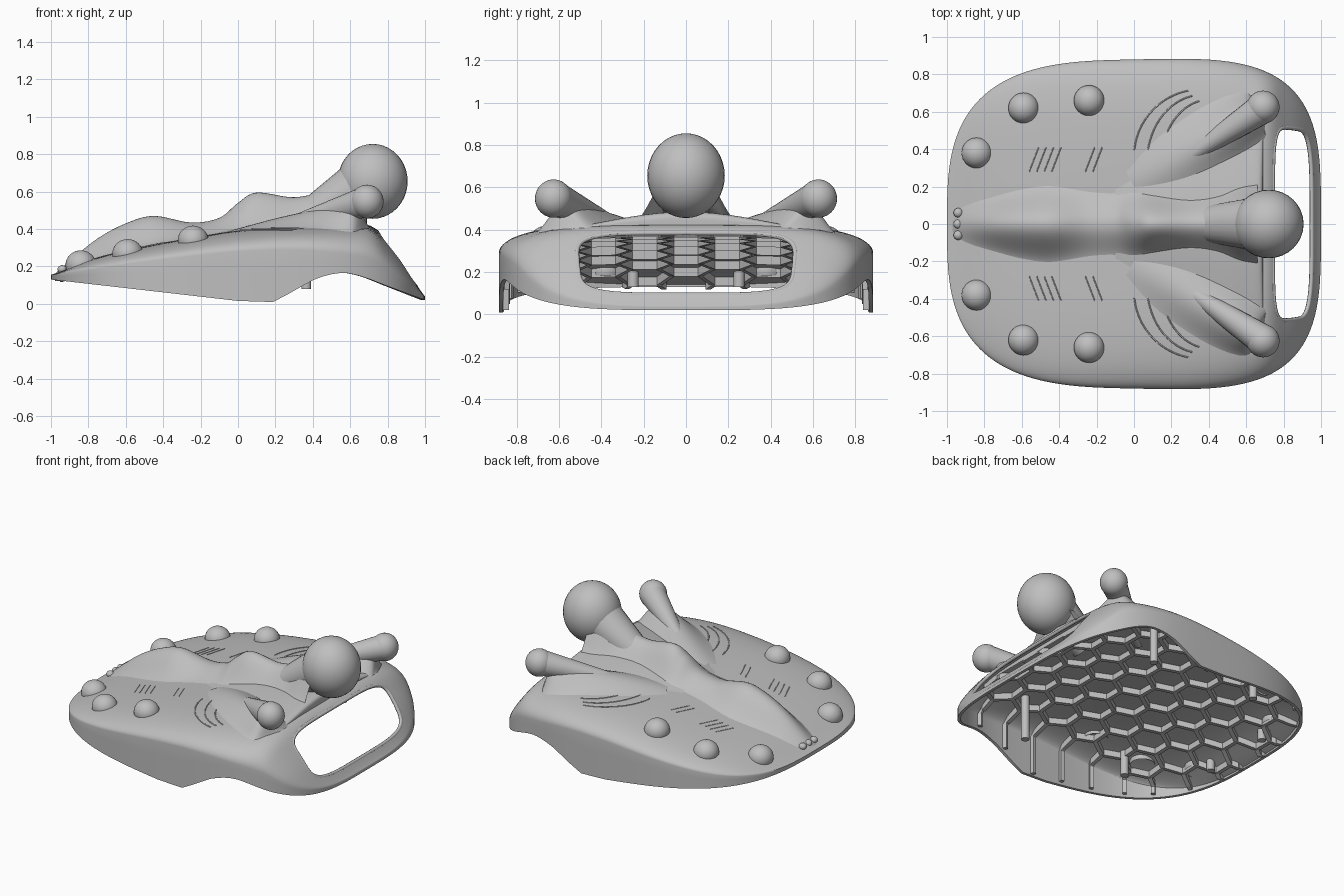
import bpy, bmesh, math
from mathutils import Vector

cube = bpy.data.objects.get("Cube")
if cube:
    bpy.data.objects.remove(cube, do_unlink=True)

grey = bpy.data.materials.new("plain grey")
grey.use_nodes = True
grey.diffuse_color = (0.52, 0.52, 0.52, 1)
for node in grey.node_tree.nodes:
    if node.type == 'BSDF_PRINCIPLED':
        node.inputs["Base Color"].default_value = (0.52, 0.52, 0.52, 1)


def smooth_value(keys, x):
    """Hermite interpolation through (position, value) keys."""
    if x <= keys[0][0]:
        return keys[0][1]
    if x >= keys[-1][0]:
        return keys[-1][1]
    slope = lambda a, b: (b[1] - a[1]) / (b[0] - a[0])
    i = max(k for k in range(len(keys) - 1) if keys[k][0] <= x)
    a, b = keys[i], keys[i + 1]
    ma = slope(keys[max(i - 1, 0)], b)
    mb = slope(a, keys[min(i + 2, len(keys) - 1)])
    d = b[0] - a[0]
    t = (x - a[0]) / d
    return ((2*t**3 - 3*t*t + 1) * a[1] + (t**3 - 2*t*t + t) * d * ma
            + (3*t*t - 2*t**3) * b[1] + (t**3 - t*t) * d * mb)


# Shell profiles along x: crown, shoulder edge, bottom edge
CROWN = [(-1, .165), (-.8, .245), (-.5, .309), (-.2, .362), (0, .393), (.3, .417),
         (.6, .43), (.72, .433), (.8, .362), (.9, .25), (1, .05)]
EDGE = [(-1, .155), (-.8, .182), (-.5, .227), (0, .28), (.3, .29), (.6, .265),
        (.74, .23), (.8, .19), (.9, .11), (1, .04)]
BOTTOM = [(-1, .13), (-.5, .073), (.05, .01), (.14, 0), (.2, .015), (.3, .07),
          (.42, .135), (.55, .165), (.65, .15), (.8, .095), (1, .02)]
THICK = .02


def power(x):
    """The outline is squarer at the window end."""
    return 3.6 if x > 0 else 3.1


def half_width(x):
    return .88 + .02 * x


def outline(angle, s=1):
    c, n = math.cos(angle), math.sin(angle)
    x = s * math.copysign(abs(c) ** (2 / power(c)), c)
    y = s * math.copysign(abs(n) ** (2 / power(c)), n)
    return x, y * half_width(x)


def reach(x, y):
    p = power(x)
    return (abs(x) ** p + abs(y / half_width(x)) ** p) ** (1 / p)


def surface(x, y):
    e = smooth_value(EDGE, x)
    s = min(reach(x, y), 1)
    return e + (smooth_value(CROWN, x) - e) * math.sqrt(1 - s ** 5)


def finish(name, bm, angle=35):
    mesh = bpy.data.meshes.new(name)
    bm.to_mesh(mesh)
    bm.free()
    mesh.materials.append(grey)
    obj = bpy.data.objects.new(name, mesh)
    bpy.context.collection.objects.link(obj)
    bpy.ops.object.select_all(action='DESELECT')
    obj.select_set(True)
    bpy.context.view_layer.objects.active = obj
    if angle:
        bpy.ops.object.shade_smooth_by_angle(angle=math.radians(angle))
    return obj


def skin(bm, rows, closed=False):
    for a, b in zip(rows, rows[1:]):
        for k in range(len(a) if closed else len(a) - 1):
            n = (k + 1) % len(a)
            bm.faces.new((a[k], b[k], b[n], a[n]))


def ball(name, centre, radii, lowest=-1):
    """Ellipsoid, open below the given unit height."""
    bm = bmesh.new()
    bmesh.ops.create_uvsphere(bm, u_segments=32, v_segments=20, radius=1)
    bmesh.ops.delete(bm, geom=[v for v in bm.verts if v.co.z < lowest - .01], context='VERTS')
    for v in bm.verts:
        v.co = Vector(c + r * p for c, r, p in zip(centre, radii, v.co))
    return finish(name, bm, 60)


def rod(name, p, q, r1, r2):
    p, q = Vector(p), Vector(q)
    bm = bmesh.new()
    bmesh.ops.create_cone(bm, cap_ends=True, segments=24, radius1=r1, radius2=r2, depth=(q - p).length)
    turn = (q - p).to_track_quat('Z', 'Y')
    for v in bm.verts:
        v.co = turn @ v.co + (p + q) / 2
    return finish(name, bm)


def line(name, points, radius, cyclic=False):
    curve = bpy.data.curves.new(name, 'CURVE')
    curve.dimensions = '3D'
    curve.bevel_depth = radius
    curve.bevel_resolution = 2
    spline = curve.splines.new('POLY')
    spline.points.add(len(points) - 1)
    for p, co in zip(spline.points, points):
        p.co = (*co, 1)
    spline.use_cyclic_u = cyclic
    curve.materials.append(grey)
    bpy.context.collection.objects.link(bpy.data.objects.new(name, curve))


def ridge(name, stations, steps=48, across=20):
    """Bell-shaped ridge on the shell along (x, y, top, half width) stations."""
    tracks = [[(i, st[c]) for i, st in enumerate(stations)] for c in range(4)]
    bm, rows = bmesh.new(), []
    at = lambda c, t: smooth_value(tracks[c], t)
    for i in range(steps + 1):
        t = i / steps * (len(stations) - 1)
        x, y, top, w = (at(c, t) for c in range(4))
        ahead = Vector((at(0, t + .05) - at(0, t - .05), at(1, t + .05) - at(1, t - .05))).normalized()
        row = []
        for k in range(across + 1):
            u = 1 - 2 * k / across
            px, py = x - ahead.y * w * u, y + ahead.x * w * u
            ground = surface(px, py) - .01
            bell = .5 + .5 * math.cos(math.pi * u)
            row.append(bm.verts.new((px, py, ground + (top - ground) * bell)))
        rows.append(row)
    skin(bm, rows)
    bm.normal_update()
    if sum(f.normal.z for f in bm.faces) < 0:
        bmesh.ops.reverse_faces(bm, faces=bm.faces[:])
    return finish(name, bm, 60)


# Hollow shell: rings of the outline, then the side wall
COUNT, RINGS = 128, 32
bm, rows = bmesh.new(), []
for i in range(1, RINGS + 1):
    s = math.sin(math.pi / 2 * i / RINGS)
    ring = [outline(math.tau * k / COUNT, s) for k in range(COUNT)]
    rows.append([bm.verts.new((x, y, surface(x, y))) for x, y in ring])
for f in (.33, .67, 1):
    rows.append([bm.verts.new((x, y, smooth_value(EDGE, x) * (1 - f) + smooth_value(BOTTOM, x) * f))
                 for x, y in ring])
skin(bm, rows, closed=True)
bm.faces.new(rows[0])
shell = finish("shell", bm, 0)
solid = shell.modifiers.new("thickness", 'SOLIDIFY')
solid.thickness = THICK
solid.offset = -1

# End window cut through the slope
window = []
for k in range(64):
    a = math.tau * k / 64
    c, n = math.cos(a), math.sin(a)
    z = .238 + .147 * math.copysign(abs(n) ** .45, n)
    window.append((math.copysign(abs(c) ** .45, c) * (.5 + .09 * (z - .1)), z))
bm = bmesh.new()
skin(bm, [[bm.verts.new((x, y, z)) for y, z in window] for x in (.67, 1.3)], closed=True)
bmesh.ops.holes_fill(bm, edges=bm.edges[:])
bmesh.ops.recalc_face_normals(bm, faces=bm.faces[:])
cutter = finish("window_cutter", bm, 0)
cutter.hide_render = True
cut = shell.modifiers.new("window", 'BOOLEAN')
cut.operation = 'DIFFERENCE'
cut.object = cutter
bpy.context.view_layer.objects.active = shell
bpy.ops.object.select_all(action='DESELECT')
shell.select_set(True)
for name in ("thickness", "window"):
    bpy.ops.object.modifier_apply(modifier=name)
bpy.ops.object.shade_smooth_by_angle(angle=math.radians(35))
bpy.data.objects.remove(cutter, do_unlink=True)

# Rolled lip around the window
lip = []
for y, z in window:
    lo, hi = .7, 1
    for _ in range(24):
        mid = (lo + hi) / 2
        lo, hi = (mid, hi) if surface(mid, y) > z else (lo, mid)
    lip.append((lo - .012, y, z))
line("window_lip", lip, .012, cyclic=True)

# Spine, web, neck and head
ridge("spine", [(-.97, 0, .17, .1), (-.9, 0, .23, .14), (-.75, 0, .35, .18), (-.6, 0, .43, .22),
                (-.45, 0, .47, .24), (-.25, 0, .435, .22), (-.1, 0, .46, .21), (0, 0, .54, .22),
                (.1, 0, .595, .21), (.3, 0, .57, .21), (.45, 0, .61, .23), (.57, 0, .72, .27),
                (.66, 0, .77, .28)], 80, 28)
ridge("web", [(-.1, 0, .4, .3), (.2, 0, .46, .5), (.45, 0, .48, .62), (.6, 0, .485, .66),
              (.68, 0, .475, .66), (.69, 0, .4, .66)])
rod("neck", (.4, 0, .47), (.655, 0, .625), .1, .145)
ball("head", (.72, 0, .655), (.187, .183, .2))
for y in (-.06, 0, .06):
    ball("tail_knob", (-.94, y, .185), (.025, .025, .022))

# Mirrored parts: arms, studs, gill lines and posts
for side, m in (("left", 1), ("right", -1)):
    ridge(side + "_arm_base", [(0, .2 * m, .4, .16), (.2, .31 * m, .455, .22), (.4, .44 * m, .5, .22),
                               (.55, .53 * m, .525, .2), (.63, .58 * m, .51, .17), (.67, .6 * m, .4, .14)])
    rod(side + "_arm", (.22, .31 * m, .41), (.69, .62 * m, .547), .03, .084)
    ball(side + "_arm_tip", (.69, .625 * m, .547), (.088, .088, .09))
    for x, y, z in ((-.84, .38, .208), (-.59, .62, .268), (-.24, .66, .34)):
        ball(side + "_stud", (x, y * m, z), (.082, .082, .078), -.31)
    for ox, width in ((0, .36), (.07, .3), (.14, .26)):
        arc = [(ox + width * (1 - math.cos(a)), m * (.36 + .36 * math.sin(a) - ox * .4))
               for a in (k * math.pi / 32 for k in range(1, 15))]
        line(side + "_gill_line", [(x, y, surface(x, y)) for x, y in arc], .004)
    for x in (-.56, -.52, -.48, -.44, -.26, -.22):
        mark = [(x + .05 * t, m * (.28 + .13 * t)) for t in (0, .33, .67, 1)]
        line(side + "_crease", [(px, py, surface(px, py)) for px, py in mark], .003)
    for x, y, low in ((.365, .63, .08), (-.45, .63, .12), (-.84, .25, .13)):
        rod(side + "_post", (x, y * m, low), (x, y * m, surface(x, y) - .012), .026, .026)


def beam(bm, p, q, across, depth):
    ends = [[bm.verts.new(c + o) for o in (across, -across, depth - across, depth + across)] for c in (p, q)]
    skin(bm, ends, closed=True)
    bm.faces.new(ends[0][::-1])
    bm.faces.new(ends[1])


def wall_rib(bm, x, y):
    """Carry a honeycomb rib from the ceiling rim down the inside of the wall."""
    grow = .978 / reach(x, y)
    wx, wy = x * grow, y * grow
    low, high = smooth_value(BOTTOM, wx) + .02, smooth_value(EDGE, wx)
    inward = Vector((-x, -y, 0)).normalized()
    across = inward.cross(Vector((0, 0, 1))) * .013
    beam(bm, Vector((wx, wy, high)), Vector((x, y, surface(x, y) - THICK)), across, Vector((0, 0, -.035)))
    if high - low > .02:
        beam(bm, Vector((wx, wy, low)), Vector((wx, wy, high)), across, inward * .026)


# Honeycomb ribs under the shell, running out to the wall
bm, seen = bmesh.new(), set()
SIDE, RIM = .13, .945
for col in range(-6, 7):
    for row in range(-6, 7):
        cx, cy = (row + .5 * (col % 2)) * SIDE * math.sqrt(3), col * 1.5 * SIDE
        corners = [Vector((cx + SIDE * math.sin(k * math.pi / 3), cy + SIDE * math.cos(k * math.pi / 3)))
                   for k in range(6)]
        for a, b in zip(corners, corners[1:] + corners[:1]):
            key = (round((a.x + b.x) * 50), round((a.y + b.y) * 50))
            if reach(*a) > reach(*b):
                a, b = b, a
            if key in seen or reach(*a) > RIM or max(a.x, b.x) > .7:
                continue
            seen.add(key)
            if reach(*b) > RIM:
                b = next(c for c in (b.lerp(a, k / 50) for k in range(51)) if reach(*c) <= RIM)
                wall_rib(bm, b.x, b.y)
            if (b - a).length > .01:
                p, q = (Vector((c.x, c.y, surface(c.x, c.y) - THICK + .004)) for c in (a, b))
                beam(bm, p, q, (q - p).cross(Vector((0, 0, 1))).normalized() * .014, Vector((0, 0, -.042)))
bmesh.ops.recalc_face_normals(bm, faces=bm.faces[:])
finish("underside_ribs", bm, 0)
